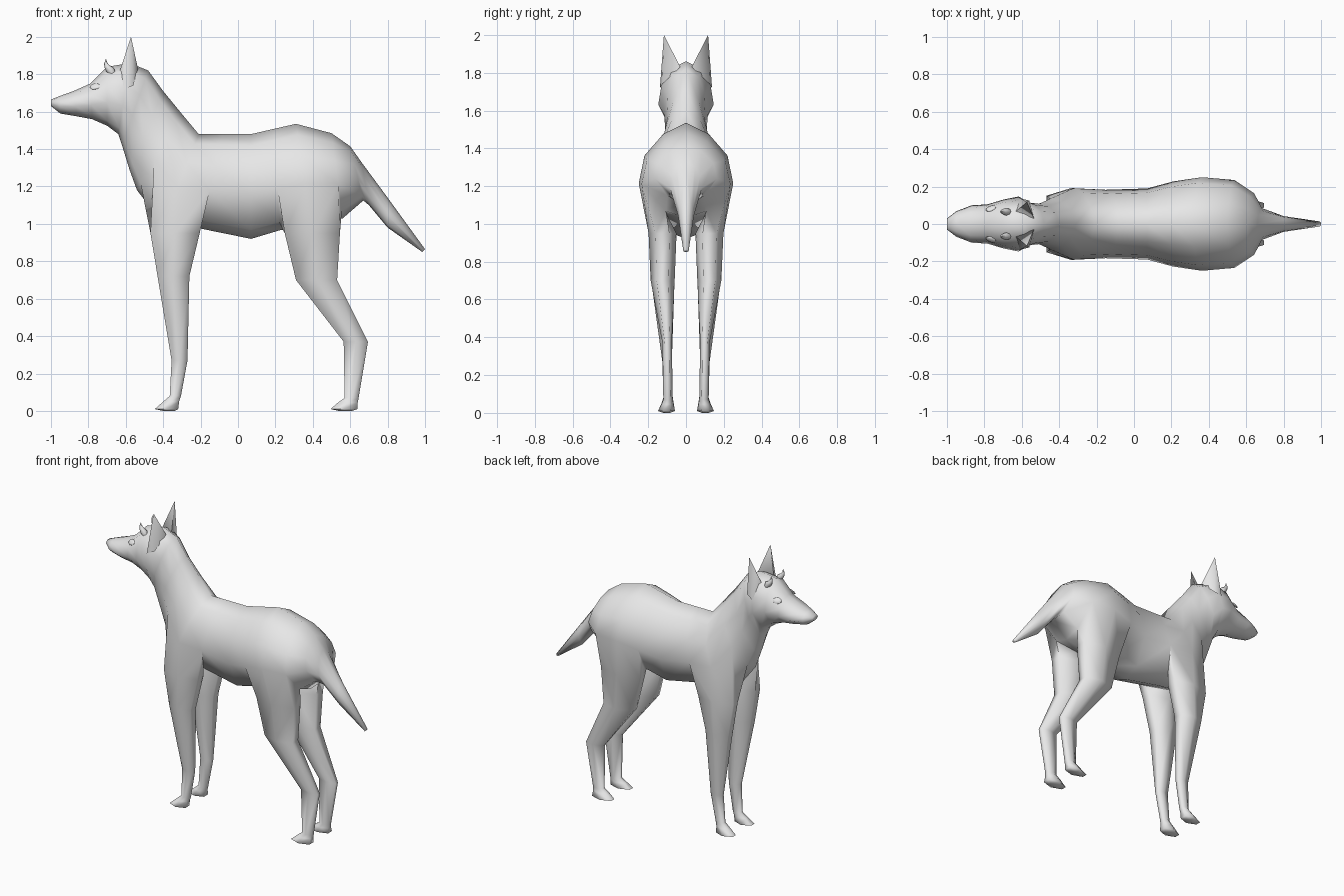
import bpy, bmesh, math

if "Cube" in bpy.data.objects:
    bpy.data.objects.remove(bpy.data.objects["Cube"])

coat = bpy.data.materials.new("grey coat")
coat.diffuse_color = (0.8, 0.8, 0.8, 1)
coat.use_nodes = True
coat.node_tree.nodes["Principled BSDF"].inputs["Base Color"].default_value = coat.diffuse_color


def finish(name, bm, angle=50, mirror=True):
    bmesh.ops.recalc_face_normals(bm, faces=bm.faces)
    me = bpy.data.meshes.new(name)
    bm.to_mesh(me)
    bm.free()
    ob = bpy.data.objects.new(name, me)
    bpy.context.collection.objects.link(ob)
    me.materials.append(coat)
    if mirror:
        m = ob.modifiers.new("mirror", "MIRROR")
        m.use_axis = (False, True, False)
        m.merge_threshold = 0.0005
    bpy.ops.object.select_all(action="DESELECT")
    ob.select_set(True)
    bpy.context.view_layer.objects.active = ob
    bpy.ops.object.shade_smooth_by_angle(angle=math.radians(angle))
    return ob


def bridge(bm, a, b, closed):
    n = len(a)
    for i in range(n if closed else n - 1):
        k = (i + 1) % n
        bm.faces.new((a[i], a[k], b[k], b[i]))


# Body sections from nose to tail: top x, z, bottom x, z, half width,
# width fraction near the top and near the bottom
sections = [
    (-1.00, 1.665, -1.00, 1.63, .03, .6, .5), (-.95, 1.685, -.95, 1.59, .068, .6, .5),
    (-.88, 1.71, -.86, 1.575, .10, .6, .5), (-.79, 1.75, -.78, 1.56, .105, .6, .5),
    (-.70, 1.84, -.70, 1.525, .13, .6, .5), (-.58, 1.86, -.64, 1.48, .147, .6, .5),
    (-.48, 1.82, -.62, 1.42, .115, .58, .5), (-.40, 1.71, -.58, 1.29, .108, .58, .5),
    (-.31, 1.60, -.54, 1.18, .135, .55, .45), (-.21, 1.48, -.40, 1.00, .19, .5, .4),
    (-.08, 1.48, -.20, .975, .183, .5, .6), (.07, 1.48, .07, .92, .19, .5, .6),
    (.20, 1.51, .22, .965, .228, .48, .55), (.31, 1.535, .40, 1.00, .25, .48, .4),
    (.50, 1.485, .56, 1.03, .235, .48, .45), (.60, 1.415, .67, 1.125, .165, .5, .6),
    (.66, 1.33, .70, 1.10, .085, .55, .6), (.80, 1.14, .80, .98, .042, .55, .5),
    (1.00, .865, .985, .85, .014, .6, .5),
]
# Leg rings: z, front x, back x, inner y, outer y
front_leg = [(.95, -.468, -.205, .055, .192), (.72, -.43, -.26, .06, .187),
             (.27, -.355, -.27, .075, .125), (.08, -.365, -.305, .07, .12),
             (.05, -.40, -.315, .065, .13), (.01, -.445, -.32, .058, .148),
             (0, -.40, -.34, .085, .12)]
hind_leg = [(.95, .25, .545, .05, .198), (.70, .31, .53, .06, .187),
            (.37, .565, .695, .075, .125), (.07, .57, .645, .07, .12),
            (.045, .535, .64, .065, .13), (.01, .495, .64, .058, .148),
            (0, .54, .61, .085, .12)]
leg_shape = [(-1, .4), (-1, -.4), (0, -1), (1, -.5), (1, .5), (0, 1)]

bm = bmesh.new()
rings = []
for tx, tz, bx, bz, w, up, low in sections:
    cx, cz, hx, hz = (tx + bx) / 2, (tz + bz) / 2, (tx - bx) / 2, (tz - bz) / 2
    half = ((1, 0), (.78, up), (.35, .88), (-.2, 1), (-.83, low), (-1, 0))
    rings.append([bm.verts.new((cx + hx * h, w * y, cz + hz * h)) for h, y in half])
for a, b in zip(rings, rings[1:]):
    bridge(bm, a, b, False)
bm.faces.new(rings[0])
bm.faces.new(rings[-1])

# Legs grow out of two faces on each side of the underside
for first, leg in ((8, front_leg), (12, hind_leg)):
    A, B, C = rings[first:first + 3]
    loop = [A[3], A[4], B[4], C[4], C[3], B[3]]
    patch = [f for f in bm.faces if len(f.verts) == 4 and all(v in loop for v in f.verts)]
    bmesh.ops.delete(bm, geom=patch, context="FACES")
    for z, x0, x1, y0, y1 in leg:
        ring = [bm.verts.new(((x0 + x1) / 2 + c * (x1 - x0) / 2,
                              (y0 + y1) / 2 + s * (y1 - y0) / 2, z))
                for c, s in leg_shape]
        bridge(bm, loop, ring, True)
        loop = ring
    bm.faces.new(loop)
finish("body", bm, 85)

# Ears
bm = bmesh.new()
base = [bm.verts.new(p) for p in ((-.635, .065, 1.81), (-.61, .138, 1.72),
                                  (-.56, .125, 1.74), (-.535, .03, 1.83))]
tip = bm.verts.new((-.572, .117, 2.0))
for i in range(4):
    bm.faces.new((base[i], base[(i + 1) % 4], tip))
bm.faces.new(base)
finish("ears", bm, 75)

# Small curved horns on the brow
bm = bmesh.new()
prev = None
for x, z, r in ((-.67, 1.80, .016), (-.684, 1.825, .021), (-.70, 1.842, .014),
                (-.708, 1.86, .008), (-.706, 1.882, .001)):
    ring = [bm.verts.new((x + r * math.cos(i * math.pi / 4),
                          .066 + r * math.sin(i * math.pi / 4),
                          z + r * .4 * math.cos(i * math.pi / 4))) for i in range(8)]
    if prev:
        bridge(bm, prev, ring, True)
    else:
        bm.faces.new(ring)
    prev = ring
bm.faces.new(prev)
finish("horns", bm)

# Almond eyes
bm = bmesh.new()
bmesh.ops.create_uvsphere(bm, u_segments=10, v_segments=6, radius=1)
for v in bm.verts:
    x, y, z = v.co
    v.co = (-.765 + .028 * x - .004 * z, .083 + .010 * y - .012 * z + .006 * x,
            1.735 + .016 * z + .006 * x)
finish("eyes", bm)
